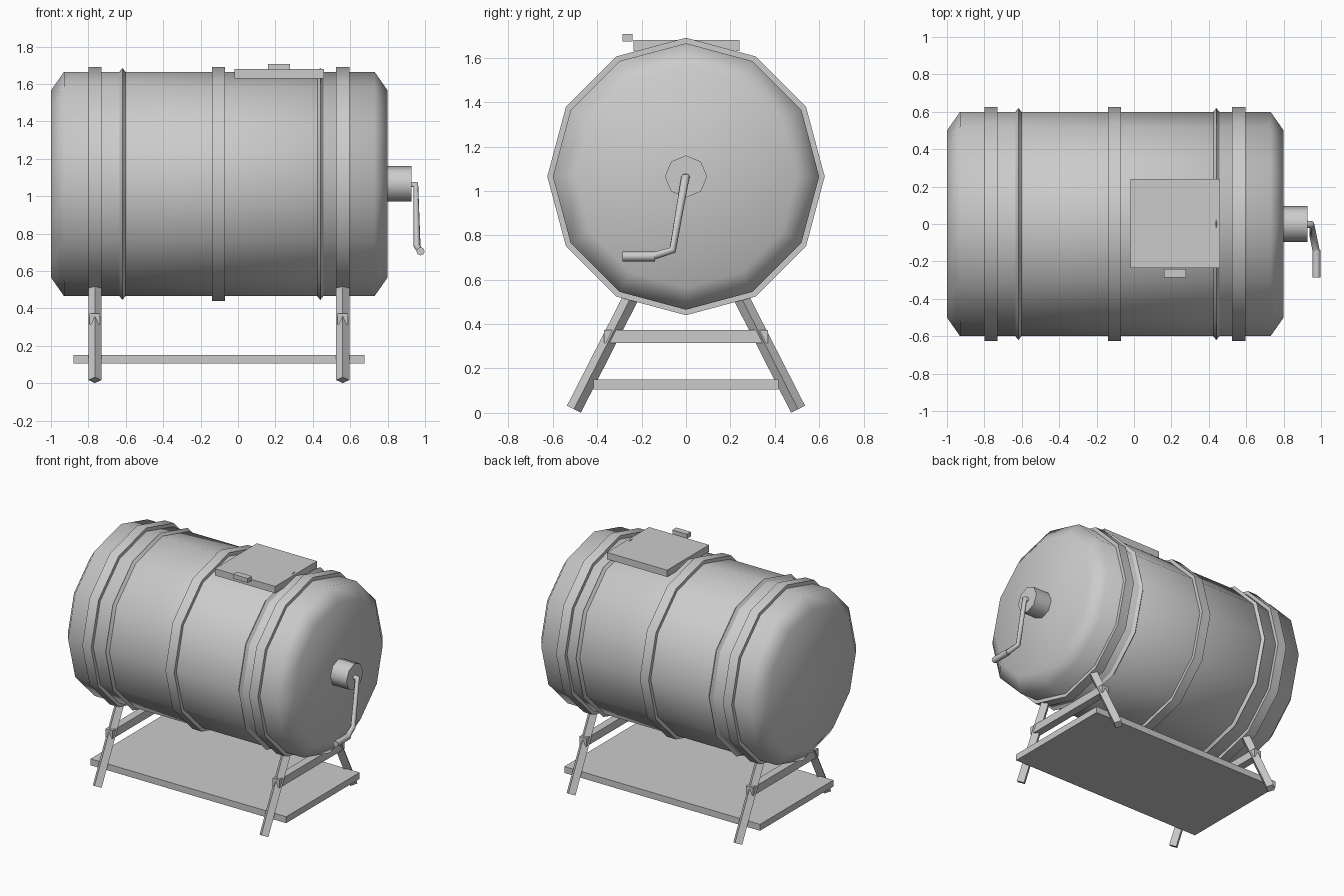
import bpy, bmesh, math
from mathutils import Vector, Matrix

if "Cube" in bpy.data.objects:
    bpy.data.objects.remove(bpy.data.objects["Cube"])

AXIS_Z = 1.065

grey = bpy.data.materials.new("plain grey")
grey.diffuse_color = (0.6, 0.6, 0.6, 1)
grey.use_nodes = True
grey.node_tree.nodes["Principled BSDF"].inputs["Base Color"].default_value = grey.diffuse_color


def finish(name, bm, angle=None):
    bmesh.ops.recalc_face_normals(bm, faces=bm.faces[:])
    me = bpy.data.meshes.new(name)
    bm.to_mesh(me)
    bm.free()
    ob = bpy.data.objects.new(name, me)
    bpy.context.collection.objects.link(ob)
    me.materials.append(grey)
    if angle:
        bpy.ops.object.select_all(action='DESELECT')
        ob.select_set(True)
        bpy.context.view_layer.objects.active = ob
        bpy.ops.object.shade_smooth_by_angle(angle=math.radians(angle))
    return ob


def lathe(name, profile, sides, ring=False, angle=60):
    """Turn an (x, radius) profile round the barrel axis."""
    bm = bmesh.new()
    loops = []
    for x, r in profile:
        loops.append([bm.verts.new((x, r * math.sin(2 * math.pi * i / sides),
                                    AXIS_Z + r * math.cos(2 * math.pi * i / sides)))
                      for i in range(sides)])
    pairs = list(zip(loops, loops[1:]))
    if ring:
        pairs.append((loops[-1], loops[0]))
    else:
        bm.faces.new(loops[0])
        bm.faces.new(loops[-1])
    for a, b in pairs:
        for i in range(sides):
            j = (i + 1) % sides
            bm.faces.new((a[i], a[j], b[j], b[i]))
    return finish(name, bm, angle)


def box(name, lo, hi):
    lo, hi = Vector(lo), Vector(hi)
    bm = bmesh.new()
    bmesh.ops.create_cube(bm, size=1, matrix=Matrix.Translation((lo + hi) / 2)
                          @ Matrix.Diagonal((*(hi - lo), 1)))
    return finish(name, bm)


def rod(name, p, q, r, sides, angle=None):
    p, q = Vector(p), Vector(q)
    d = q - p
    m = Matrix.Translation((p + q) / 2) @ d.to_track_quat('Z', 'Y').to_matrix().to_4x4()
    bm = bmesh.new()
    bmesh.ops.create_cone(bm, cap_ends=True, segments=sides, radius1=r, radius2=r,
                          depth=d.length, matrix=m)
    return finish(name, bm, angle)


# Barrel body with chamfered ends
lathe("barrel", [(-1.0, 0.5), (-0.93, 0.6), (0.73, 0.6), (0.8, 0.5)], 12)

# Flat hoops
for n, x in (("left", -0.765), ("middle", -0.105), ("right", 0.56)):
    lathe(n + "_hoop", [(x - 0.035, 0.58), (x - 0.035, 0.625),
                        (x + 0.035, 0.625), (x + 0.035, 0.58)], 12, True, 40)

# Thin pointed ridges
for n, x in (("left", -0.618), ("right", 0.44)):
    lathe(n + "_ridge", [(x - 0.02, 0.595), (x, 0.62), (x + 0.02, 0.595)], 12, True, 40)

# Stand: splayed diamond-section legs and cross bars under the outer hoops
for n, x in (("left", -0.765), ("right", 0.56)):
    for m, s in (("front", -1), ("back", 1)):
        rod(f"{n}_{m}_leg", (x, s * 0.505, 0.0165), (x, s * 0.225, 0.566), 0.035, 4)
    box(n + "_cross_bar", (x - 0.028, -0.37, 0.315), (x + 0.028, 0.37, 0.373))

# Base board
box("base_board", (-0.88, -0.417, 0.105), (0.675, 0.417, 0.151))

# Hatch and its pull
box("hatch", (-0.018, -0.236, 1.63), (0.46, 0.24, 1.679))
box("hatch_pull", (0.16, -0.285, 1.674), (0.277, -0.24, 1.706))

# Crank hub, bent arm and grip
lathe("crank_hub", [(0.79, 0.095), (0.928, 0.095)], 8, angle=50)
cu = bpy.data.curves.new("crank_arm", 'CURVE')
cu.dimensions = '3D'
cu.bevel_depth = 0.019
cu.bevel_resolution = 1
cu.use_fill_caps = True
sp = cu.splines.new('POLY')
path = [(0.91, 0, 1.062), (0.95, -0.003, 1.062), (0.957, -0.06, 0.733), (0.975, -0.15, 0.706)]
sp.points.add(len(path) - 1)
for pt, co in zip(sp.points, path):
    pt.co = (*co, 1)
arm = bpy.data.objects.new("crank_arm", cu)
bpy.context.collection.objects.link(arm)
cu.materials.append(grey)
bpy.ops.object.select_all(action='DESELECT')
arm.select_set(True)
bpy.context.view_layer.objects.active = arm
bpy.ops.object.convert(target='MESH')
rod("crank_grip", (0.976, -0.14, 0.705), (0.976, -0.286, 0.705), 0.022, 8, 50)
